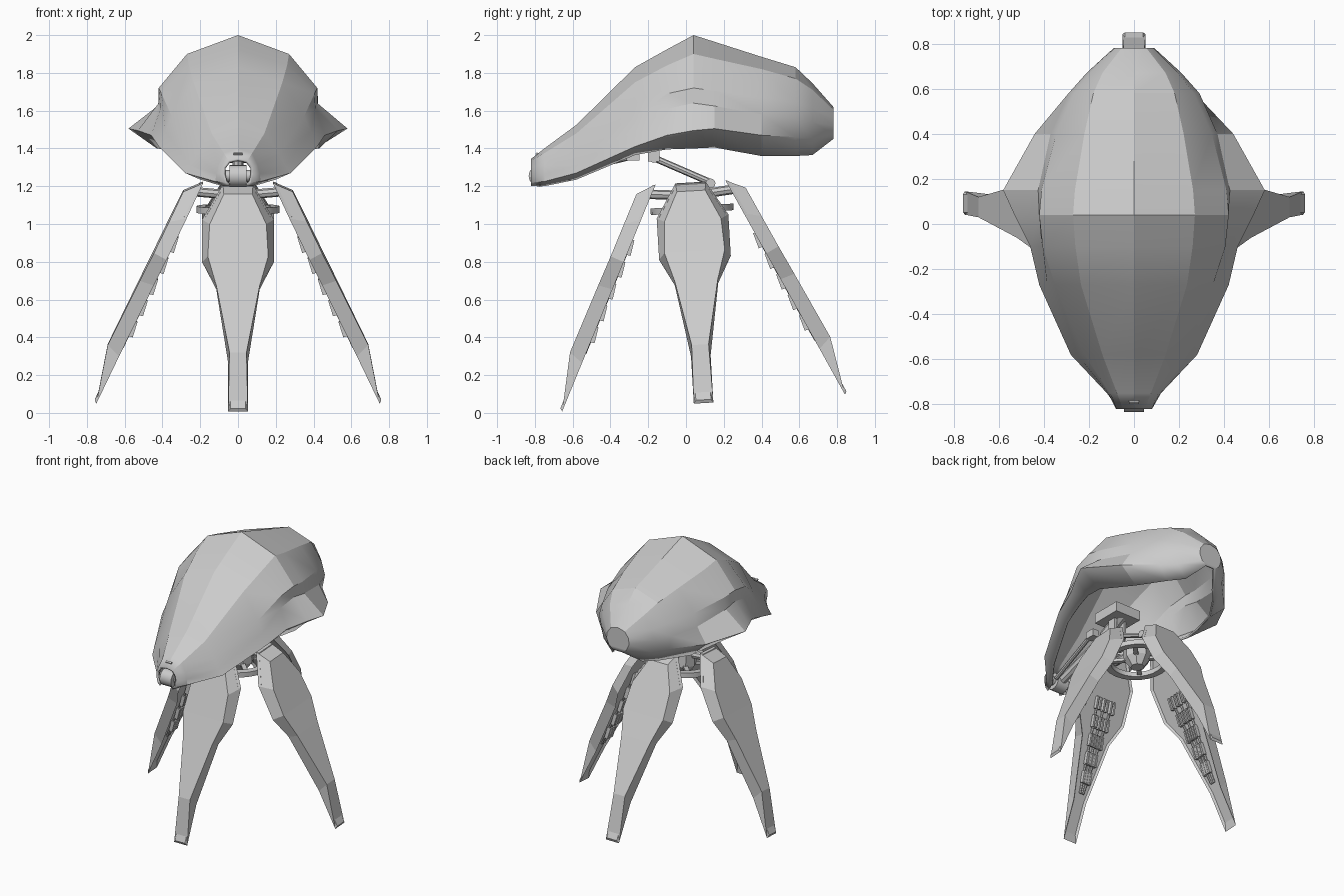
import bpy, bmesh, math
from mathutils import Matrix, Vector

if "Cube" in bpy.data.objects:
    bpy.data.objects.remove(bpy.data.objects["Cube"])

I = Matrix.Identity(4)


def finish(name, bm, M=I, smooth=None):
    me = bpy.data.meshes.new(name)
    bm.transform(M)
    bm.to_mesh(me)
    bm.free()
    ob = bpy.data.objects.new(name, me)
    bpy.context.collection.objects.link(ob)
    if smooth:
        bpy.ops.object.select_all(action='DESELECT')
        ob.select_set(True)
        bpy.context.view_layer.objects.active = ob
        bpy.ops.object.shade_smooth_by_angle(angle=math.radians(smooth))
    return ob


def add_box(bm, M, size):
    bmesh.ops.create_cube(bm, size=1, matrix=M @ Matrix.Diagonal((*size, 1)))


def add_rod(bm, a, b, r, seg=8, r2=None):
    a, b = Vector(a), Vector(b)
    d = b - a
    M = Matrix.Translation((a + b) / 2) @ d.to_track_quat('Z', 'Y').to_matrix().to_4x4()
    bmesh.ops.create_cone(bm, cap_ends=True, segments=seg, radius1=r,
                          radius2=r if r2 is None else r2, depth=d.length, matrix=M)


def at(x, y, z):
    return Matrix.Translation((x, y, z))


# Hull: y, top z, then (x, z) of the chines from crown to lower rim
sections = [
    (-.82, 1.345, (.05, 1.335), (.078, 1.30), (.08, 1.265), (.07, 1.22), (.05, 1.20)),
    (-.75, 1.40, (.075, 1.375), (.105, 1.31), (.115, 1.265), (.12, 1.225), (.08, 1.20)),
    (-.58, 1.525, (.14, 1.48), (.22, 1.37), (.25, 1.31), (.28, 1.27), (.20, 1.235)),
    (-.27, 1.83, (.235, 1.75), (.35, 1.57), (.385, 1.49), (.42, 1.41), (.34, 1.365)),
    (-.10, 1.925, (.26, 1.84), (.405, 1.69), (.41, 1.61), (.46, 1.47), (.39, 1.395)),
    (.04, 2.0, (.27, 1.90), (.42, 1.72), (.42, 1.64), (.53, 1.495), (.43, 1.40)),
    (.15, 1.965, (.262, 1.875), (.41, 1.705), (.425, 1.625), (.58, 1.505), (.42, 1.405)),
    (.40, 1.885, (.22, 1.82), (.345, 1.67), (.37, 1.58), (.44, 1.47), (.32, 1.36)),
    (.58, 1.83, (.18, 1.77), (.265, 1.645), (.29, 1.56), (.27, 1.46), (.20, 1.36)),
    (.67, 1.745, (.14, 1.71), (.195, 1.615), (.21, 1.54), (.19, 1.45), (.12, 1.365)),
    (.78, 1.62, (.055, 1.605), (.085, 1.565), (.09, 1.52), (.07, 1.475), (.035, 1.45)),
]
bm = bmesh.new()
rings = []
for y, top, *pts in sections:
    prof = [(-x, z) for x, z in reversed(pts)] + [(0, top)] + pts
    rings.append([bm.verts.new((x, y, z)) for x, z in prof])
for a, b in zip(rings, rings[1:]):
    for i in range(len(a) - 1):
        bm.faces.new((a[i], a[i + 1], b[i + 1], b[i]))
bm.faces.new(rings[-1])
bmesh.ops.recalc_face_normals(bm, faces=bm.faces)
if max(bm.faces, key=lambda f: f.calc_center_median().z).normal.z < 0:
    bmesh.ops.reverse_faces(bm, faces=bm.faces)
hull = finish("hull_shell", bm, smooth=22)
mod = hull.modifiers.new("thickness", 'SOLIDIFY')
mod.thickness, mod.offset = .015, -1

# Nose: eye drum and small slot above it
bm = bmesh.new()
add_rod(bm, (-.045, -.775, 1.255), (.045, -.775, 1.255), .058, 16)
add_rod(bm, (-.065, -.77, 1.255), (.065, -.77, 1.255), .03, 12)
finish("nose_eye", bm, smooth=40)
bm = bmesh.new()
add_box(bm, at(0, -.79, 1.372) @ Matrix.Rotation(.7, 4, 'X'), (.045, .012, .01))
finish("nose_slot", bm)

# Inner frame under the hull and its hanging joint
bm = bmesh.new()
add_rod(bm, (0, -.74, 1.26), (0, -.3, 1.40), .03)
add_rod(bm, (0, -.3, 1.40), (0, -.1, 1.50), .04)
for s in (-1, 1):
    add_rod(bm, (s * .06, -.72, 1.25), (s * .13, -.27, 1.36), .015)
    add_box(bm, at(s * .04, -.17, 1.40), (.02, .06, .14))
    add_box(bm, at(s * .12, -.28, 1.36), (.05, .07, .05))
add_box(bm, at(0, -.17, 1.49), (.2, .22, .07))
finish("inner_frame", bm)

# Neck link between hull and hub
bm = bmesh.new()
add_rod(bm, (0, -.17, 1.35), (0, .13, 1.22), .018)
for y, z in ((-.17, 1.35), (.13, 1.215)):
    add_rod(bm, (-.05, y, z), (.05, y, z), .026, 12)
finish("neck_link", bm)

# Leg group frame: pitched slightly, pivot at the hub
tilt = at(0, .025, 1.2) @ Matrix.Rotation(math.radians(3.4), 4, 'X') @ at(0, 0, -1.2)

# Hub: flat ring, spokes and faceted core
bm = bmesh.new()
n = 24
loops = []
for r, z in ((.22, 1.06), (.22, 1.095), (.175, 1.095), (.175, 1.06)):
    loops.append([bm.verts.new((r * math.cos(2 * math.pi * i / n),
                                r * math.sin(2 * math.pi * i / n), z)) for i in range(n)])
for k in range(4):
    a, b = loops[k], loops[(k + 1) % 4]
    for i in range(n):
        j = (i + 1) % n
        bm.faces.new((a[i], a[j], b[j], b[i]))
bmesh.ops.recalc_face_normals(bm, faces=bm.faces)
finish("hub_ring", bm, tilt, 30)
bm = bmesh.new()
add_rod(bm, (0, 0, 1.08), (0, 0, 1.17), .09)
add_rod(bm, (0, 0, 1.02), (0, 0, 1.08), .045, 8, .09)
for k in range(4):
    c, s = [(1, 0), (0, 1), (-1, 0), (0, -1)][k]
    add_rod(bm, (0, 0, 1.15), (c * .22, s * .22, 1.17), .025)
    R = Matrix.Rotation(math.pi / 4 + k * math.pi / 2, 4, 'Z')
    add_box(bm, R @ at(.13, 0, 1.08), (.12, .03, .02))
finish("hub_core", bm, tilt)

# Legs: rim stations and outer plate stations as (radius, height, half width)
rim = [(.185, 1.22, .08), (.272, 1.04, .19), (.378, .82, .19),
       (.446, .68, .115), (.63, .30, .052), (.75, .05, .052)]
plate = [(.29, 1.175, .075), (.365, 1.02, .15), (.445, .855, .16),
         (.52, .705, .115), (.69, .36, .045), (.75, .05, .052)]
down = Vector((.565, 0, -1.17)).normalized()
inward = Vector((down.z, 0, -down.x))
face_frame = Matrix((inward, (0, 1, 0), down)).transposed().to_4x4()


def leg_mesh():
    bm = bmesh.new()
    E, P = [[[bm.verts.new((r, s * w, z)) for s in (-1, 1)] for r, z, w in rows]
            for rows in (rim, plate)]
    inner = bm.faces.new([e[0] for e in E] + [e[1] for e in reversed(E)])
    for i in range(5):
        bm.faces.new((P[i][0], P[i][1], P[i + 1][1], P[i + 1][0]))
        for s in (0, 1):
            bm.faces.new((E[i][s], P[i][s], P[i + 1][s], E[i + 1][s]))
    bm.faces.new((E[0][0], E[0][1], P[0][1], P[0][0]))
    bmesh.ops.remove_doubles(bm, verts=bm.verts, dist=.0005)
    bmesh.ops.recalc_face_normals(bm, faces=bm.faces)
    big = max(bm.faces, key=lambda f: len(f.verts))
    bmesh.ops.inset_individual(bm, faces=[big], thickness=.012, depth=-.015,
                               use_even_offset=True)
    return bm


def grip_mesh():
    bm = bmesh.new()
    start = Vector((.185, 0, 1.22))
    for c in (-1, 0, 1):
        # Converging slim rail with stepped blocks
        def pos(s, off):
            return start + down * s + inward * off + Vector((0, c * (.085 - .075 * s), 0))
        add_rod(bm, pos(.32, -.006), pos(.97, -.006), .008, 6)
        for k in range(5):
            s = .36 + k * .125
            for side in (-1, 1):
                M = Matrix.Translation(pos(s, .002) + Vector((0, side * (.013 - .0015 * k), 0)))
                add_box(bm, M @ face_frame @ Matrix.Rotation(.15, 4, 'Y'),
                        (.026, .012, .085))
    return bm


for k, side in enumerate(("right", "back", "left", "front")):
    turn = tilt @ Matrix.Rotation(k * math.pi / 2, 4, 'Z')
    finish(side + "_leg", leg_mesh(), turn)
    finish(side + "_leg_grip", grip_mesh(), turn)
